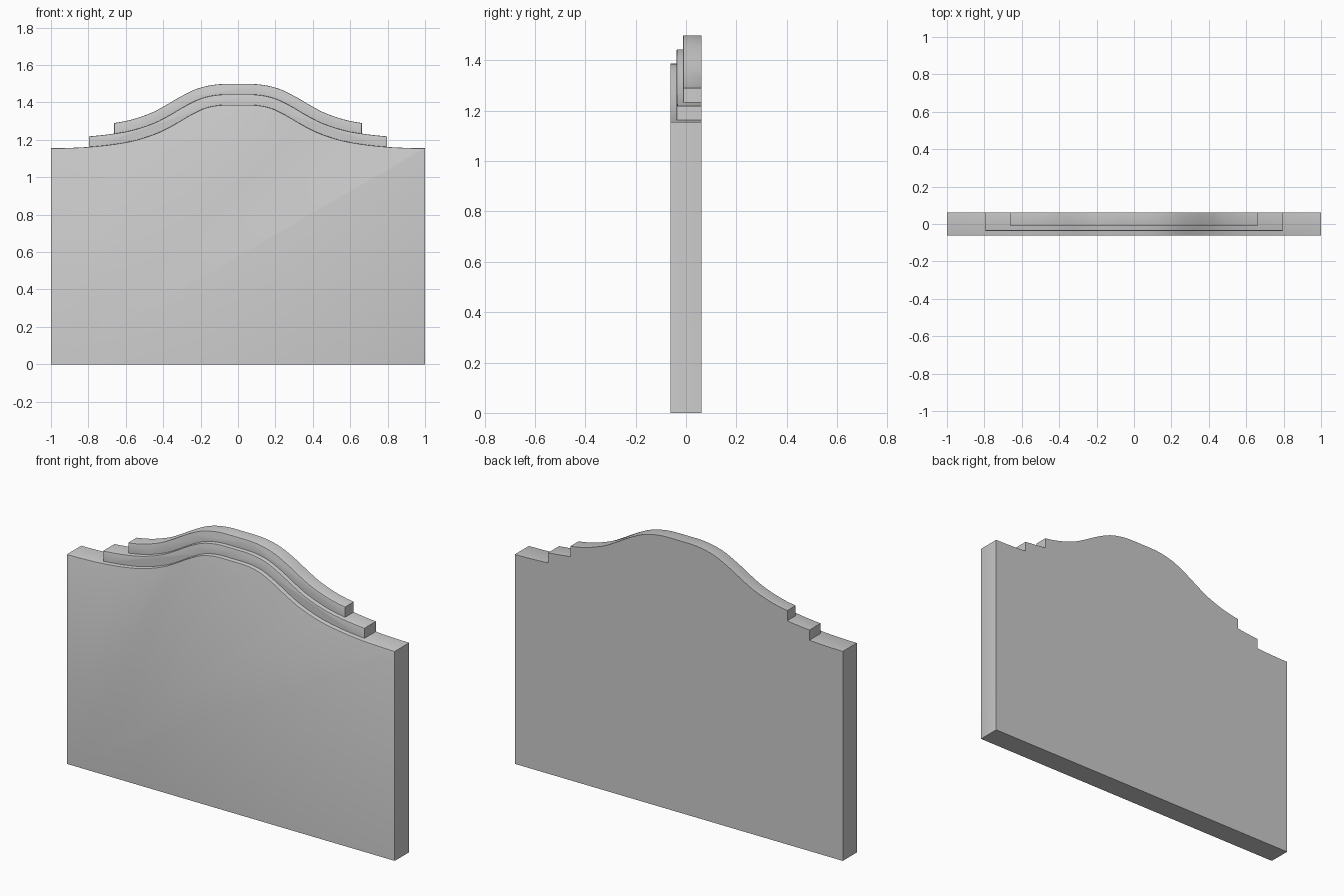
import bpy, bmesh, math

if "Cube" in bpy.data.objects:
    bpy.data.objects.remove(bpy.data.objects["Cube"])

BACK = 0.0625
STEP = 0.056
# right half of the panel's crest line (x, z)
KEYS = [(0, 1.387), (0.1, 1.385), (0.18, 1.368), (0.26, 1.329), (0.34, 1.282),
        (0.42, 1.241), (0.54, 1.2), (0.66, 1.177), (0.8, 1.162), (0.9, 1.157), (1, 1.155)]


def slope(i):
    if i in (0, len(KEYS) - 1):
        return 0.0
    (x0, z0), (x1, z1) = KEYS[i - 1], KEYS[i + 1]
    return (z1 - z0) / (x1 - x0)


def crest(x):
    """Smooth height and slope of the crest line at x >= 0."""
    i = max(k for k in range(len(KEYS) - 1) if KEYS[k][0] <= x + 1e-9)
    (x0, z0), (x1, z1) = KEYS[i], KEYS[i + 1]
    h, t = x1 - x0, (x - x0) / (x1 - x0)
    a, b = slope(i), slope(i + 1)
    z = ((2*t**3 - 3*t*t + 1) * z0 + (t**3 - 2*t*t + t) * h * a
         + (3*t*t - 2*t**3) * z1 + (t**3 - t*t) * h * b)
    return z, a + (b - a) * t


def line(offset, half):
    """Crest line moved outward by offset, cut at +-half, left to right."""
    pts = []
    for k in range(51):
        x = k / 50
        z, m = crest(x)
        n = math.hypot(1, m)
        p = (x - offset * m / n, z + offset / n)
        if p[0] >= half - 1e-6:
            q = pts[-1]
            t = (half - q[0]) / (p[0] - q[0])
            pts.append((half, q[1] + t * (p[1] - q[1])))
            break
        pts.append(p)
    return [(-x, z) for x, z in reversed(pts[1:])] + pts


def slab(name, upper, lower, front):
    """Extrude the outline front to back, easing the front top and side edges."""
    outline = upper + lower[::-1]
    bm = bmesh.new()
    f = [bm.verts.new((x, front, z)) for x, z in outline]
    b = [bm.verts.new((x, BACK, z)) for x, z in outline]
    n = len(outline)
    bm.faces.new(f)
    bm.faces.new(b[::-1])
    for i in range(n):
        j = (i + 1) % n
        bm.faces.new((f[i], b[i], b[j], f[j]))
    bmesh.ops.recalc_face_normals(bm, faces=bm.faces[:])
    eased = [bm.edges.get((f[i], f[(i + 1) % n])) for i in [*range(len(upper)), n - 1]]
    bmesh.ops.bevel(bm, geom=eased, offset=0.004, segments=2, profile=0.5, affect='EDGES')
    me = bpy.data.meshes.new(name)
    bm.to_mesh(me)
    bm.free()
    ob = bpy.data.objects.new(name, me)
    bpy.context.collection.objects.link(ob)
    bpy.context.view_layer.objects.active = ob
    bpy.ops.object.select_all(action='DESELECT')
    ob.select_set(True)
    bpy.ops.object.shade_smooth_by_angle(angle=math.radians(30))


# main panel, then two stepped-back crest mouldings
slab("headboard_panel", line(0, 1), [(-1, 0), (1, 0)], -BACK)
slab("middle_crest", line(STEP, 0.797), line(0, 0.797), -0.037)
slab("top_crest", line(2 * STEP, 0.662), line(STEP, 0.662), -0.012)
